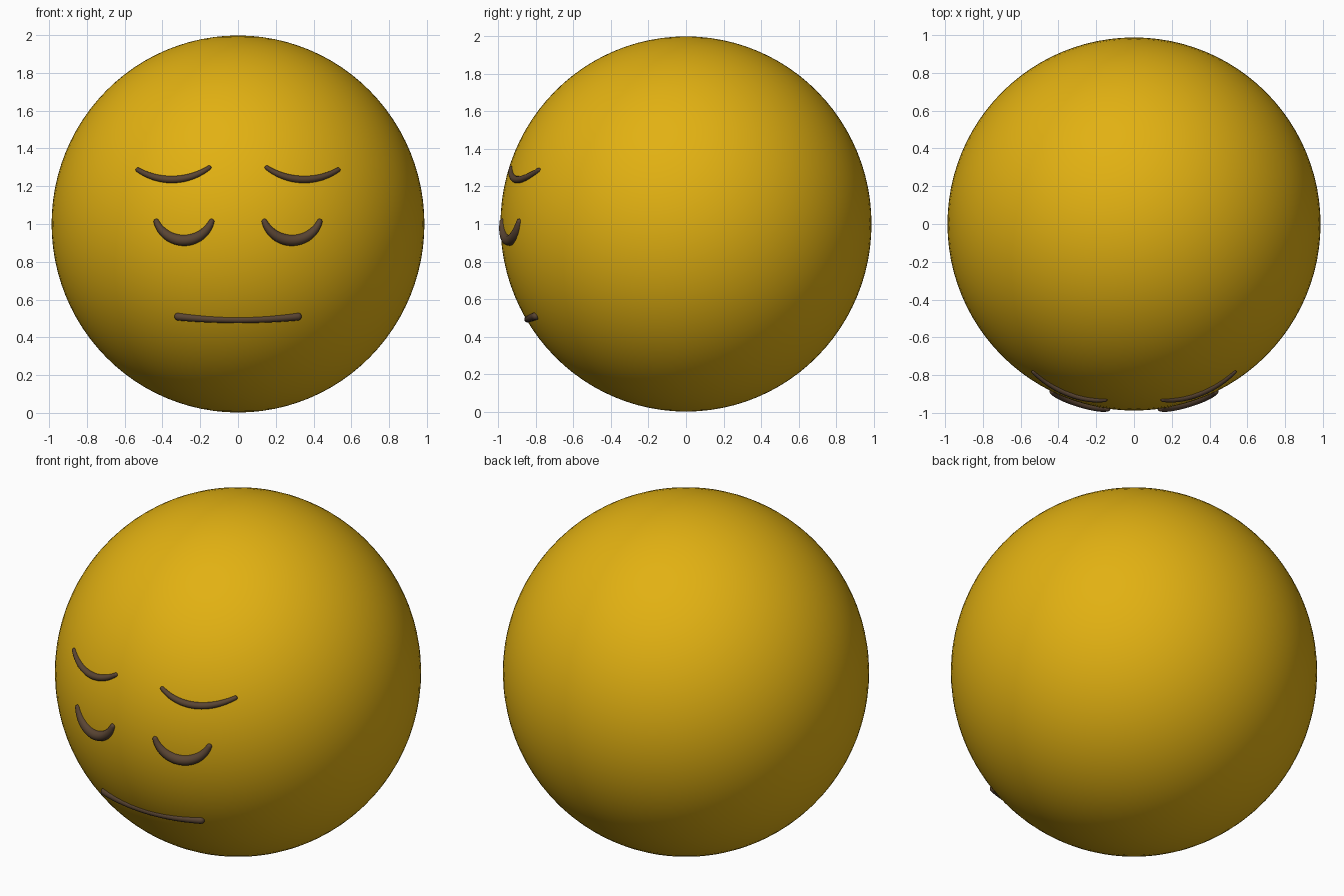
import bpy, math
from mathutils import Vector

if "Cube" in bpy.data.objects:
    bpy.data.objects.remove(bpy.data.objects["Cube"])

R_XY, R_Z, CZ = 0.987, 0.998, 1.0


def material(name, rgb):
    m = bpy.data.materials.new(name)
    m.diffuse_color = (*rgb, 1)
    m.use_nodes = True
    m.node_tree.nodes["Principled BSDF"].inputs["Base Color"].default_value = m.diffuse_color
    return m


yellow = material("golden yellow", (0.76, 0.44, 0.006))
brown = material("dark brown", (0.10, 0.058, 0.033))


def on_face(x, z, offset=0.0):
    """Point on the front of the head, pushed out along the surface normal."""
    y = -R_XY * math.sqrt(1 - (x / R_XY) ** 2 - ((z - CZ) / R_Z) ** 2)
    n = Vector((x / R_XY**2, y / R_XY**2, (z - CZ) / R_Z**2)).normalized()
    return Vector((x, y, z)) + n * offset


def stroke(name, a, b, sag, r_end, r_mid, mid_offset=0.0, steps=32):
    """Tapered round-ended tube following a sagging arc from a to b."""
    a, b = Vector(a), Vector(b)
    half = (b - a).length / 2
    u = (b - a).normalized()
    down = Vector((u.y, -u.x))
    if down.y > 0:
        down = -down
    rad = (half**2 + sag**2) / (2 * sag)
    centre = (a + b) / 2 - down * (rad - sag)
    span = 2 * math.atan2(sag, half)
    pts = []
    for i in range(steps + 1):
        t = -1 + 2 * i / steps
        p = centre + (u * math.sin(t * span) + down * math.cos(t * span)) * rad
        w = 1 - t * t
        pts.append((on_face(p.x, p.y, mid_offset * w), r_end + (r_mid - r_end) * w))

    # rounded ends
    def cap(end, inner):
        d = (end - inner).normalized()
        return [(end + d * r_end * math.sin(k), r_end * max(math.cos(k), 0.02))
                for k in (math.radians(q) for q in (22, 45, 65, 80, 90))]
    pts = cap(pts[0][0], pts[1][0])[::-1] + pts + cap(pts[-1][0], pts[-2][0])

    curve = bpy.data.curves.new(name, 'CURVE')
    curve.dimensions = '3D'
    curve.bevel_depth = 1.0
    curve.bevel_resolution = 6
    curve.use_fill_caps = True
    s = curve.splines.new('POLY')
    s.points.add(len(pts) - 1)
    for sp, (p, r) in zip(s.points, pts):
        sp.co = (*p, 1)
        sp.radius = r
    s.use_smooth = True
    curve.materials.append(brown)
    ob = bpy.data.objects.new(name, curve)
    bpy.context.collection.objects.link(ob)
    bpy.ops.object.select_all(action='DESELECT')
    ob.select_set(True)
    bpy.context.view_layer.objects.active = ob
    bpy.ops.object.convert(target='MESH')
    bpy.ops.object.shade_smooth()


# head
bpy.ops.mesh.primitive_uv_sphere_add(segments=96, ring_count=48, radius=1, location=(0, 0, CZ))
head = bpy.context.object
head.name = "head"
head.scale = (R_XY, R_XY, R_Z)
bpy.ops.object.transform_apply(location=False, rotation=False, scale=True)
bpy.ops.object.shade_smooth()
head.data.materials.append(yellow)

# closed eyes and brows, mirrored
for side, s in (("left", -1), ("right", 1)):
    stroke(f"{side}_closed_eye", (s * 0.14, 1.013), (s * 0.432, 1.013), 0.1, 0.015, 0.029)
    stroke(f"{side}_brow", (s * 0.153, 1.298), (s * 0.53, 1.287), 0.057, 0.012, 0.019)

# mouth
stroke("mouth", (-0.316, 0.51), (0.316, 0.51), 0.02, 0.021, 0.018, -0.007)
